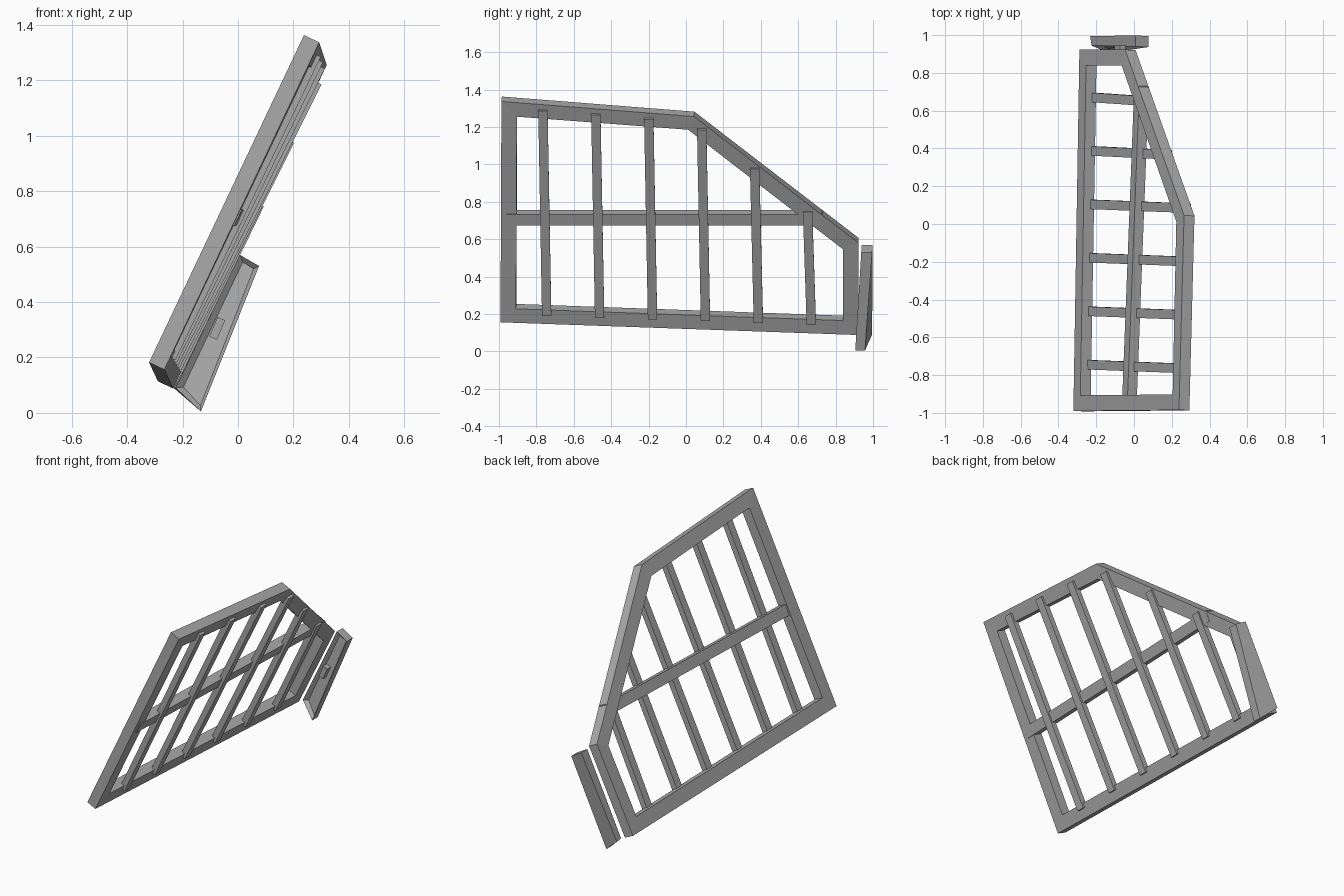
import bpy
import bmesh
from mathutils import Vector

cube = bpy.data.objects.get("Cube")
if cube:
    bpy.data.objects.remove(cube, do_unlink=True)

grey = bpy.data.materials.new("plain grey")
grey.use_nodes = True
grey.diffuse_color = (0.4, 0.4, 0.4, 1)
grey.node_tree.nodes["Principled BSDF"].inputs["Base Color"].default_value = (0.4, 0.4, 0.4, 1)

UP = Vector((0.428, 0, 0.904))        # up the leaning frame
OUT = Vector((0.904, -0.03, -0.428))  # through its thickness
ORIGIN = Vector((-0.321, 0, 0.182))


def finish(name, bm):
    bmesh.ops.recalc_face_normals(bm, faces=bm.faces[:])
    mesh = bpy.data.meshes.new(name)
    bm.to_mesh(mesh)
    bm.free()
    mesh.materials.append(grey)
    obj = bpy.data.objects.new(name, mesh)
    bpy.context.collection.objects.link(obj)
    return obj


def add_loft(bm, first, last):
    """Bridge two matching loops and cap both ends."""
    a = [bm.verts.new(p) for p in first]
    b = [bm.verts.new(p) for p in last]
    n = len(a)
    cap = bm.faces.new(a)
    bm.faces.new(b[::-1])
    for i in range(n):
        j = (i + 1) % n
        bm.faces.new((a[i], a[j], b[j], b[i]))
    return cap


def batten(name, start, end, side, width, depth):
    """Rectangular bar between two points."""
    side = side.normalized() * width / 2
    thick = (end - start).cross(side).normalized() * depth / 2
    ring = (side + thick, side - thick, -side - thick, -side + thick)
    bm = bmesh.new()
    add_loft(bm, [start + r for r in ring], [end + r for r in ring])
    return finish(name, bm)


# Five-sided outer frame with mitred corners
corners = [Vector(p) for p in (
    (-0.321, -0.99, 0.182), (0.238, -0.985, 1.363), (0.265, 0.045, 1.282),
    (-0.047, 0.923, 0.607), (-0.289, 0.923, 0.114))]
BAR = 0.083
THICK = OUT * 0.061
bm = bmesh.new()
rings = []
for i, p in enumerate(corners):
    d1 = (corners[i - 1] - p).normalized()
    d2 = (corners[(i + 1) % len(corners)] - p).normalized()
    inner = p + (d1 + d2) * BAR / d1.cross(d2).length
    rings.append([bm.verts.new(q) for q in (p, inner, inner + THICK, p + THICK)])
for i, ring in enumerate(rings):
    nxt = rings[(i + 1) % len(rings)]
    for k in range(4):
        m = (k + 1) % 4
        bm.faces.new((ring[k], ring[m], nxt[m], nxt[k]))
finish("outer_frame", bm)

# Six upright slats set at the frame's underside
for i, top_z in enumerate((1.30, 1.28, 1.257, 1.20, 0.99, 0.76)):
    y = -0.765 + 0.283 * i
    low_off = 0.058 + 0.058 * (y + 1) / 1.92
    top_off = 0.058 + 0.058 * min(1, (y + 1) / 1.04)
    rise = (top_z - ORIGIN.z + 0.428 * (top_off - 0.018)) / 0.904
    start = ORIGIN + UP * (0.048 - 0.006 * i) + OUT * low_off
    end = ORIGIN + UP * rise + OUT * top_off
    start.y, end.y = y + 0.02, y
    batten(f"slat_{i + 1}", start, end, Vector((0, 1, 0)), 0.05, 0.035)

# Long cross rail
batten("cross_rail", Vector((-0.025, -0.96, 0.715)), Vector((0.04, 0.73, 0.715)),
       UP, 0.065, 0.055)

# End plate with a sunken front panel
front = [Vector(p) for p in (
    (-0.225, 0.945, 0.09), (-0.134, 0.905, 0.005), (0.076, 0.937, 0.53), (0.007, 0.94, 0.57))]
back = [Vector(p) for p in (
    (-0.232, 0.995, 0.09), (-0.134, 0.957, 0.005), (0.076, 0.995, 0.53), (0.007, 0.998, 0.57))]
bm = bmesh.new()
cap = add_loft(bm, front, back)
bmesh.ops.recalc_face_normals(bm, faces=bm.faces[:])
bmesh.ops.inset_individual(bm, faces=[cap], thickness=0.025, depth=-0.02)
finish("end_plate", bm)

# Small grip on the panel
batten("panel_grip", Vector((-0.09, 0.945, 0.27)), Vector((-0.06, 0.945, 0.34)),
       Vector((0.9, 0, -0.4)), 0.03, 0.04)
